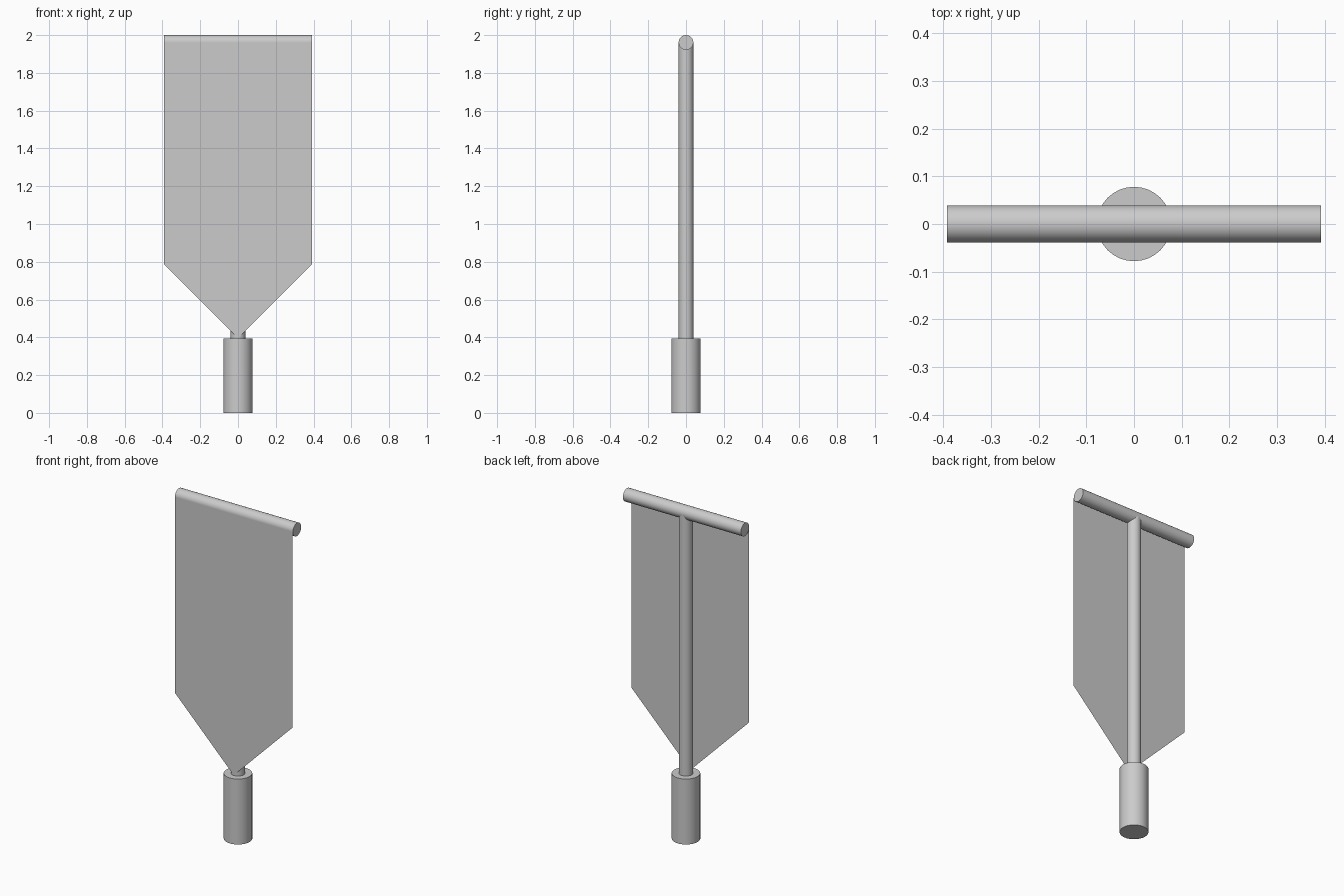
import bpy, bmesh
from math import radians

if "Cube" in bpy.data.objects:
    bpy.data.objects.remove(bpy.data.objects["Cube"])


def rod(name, radius, length, location, rotation=(0, 0, 0)):
    bpy.ops.mesh.primitive_cylinder_add(vertices=32, radius=radius, depth=length,
                                        location=location, rotation=rotation)
    ob = bpy.context.object
    ob.name = name
    bpy.ops.object.shade_smooth_by_angle(angle=radians(30))
    return ob


# thick socket at the foot, slim pole, and crossbar of the same gauge
rod("base_socket", 0.078, 0.393, (0, 0, 0.1965))
rod("pole", 0.039, 1.568, (0, 0, 1.177))
rod("crossbar", 0.039, 0.784, (0, 0, 1.961), (0, radians(90), 0))

# pointed cloth sheet hanging from the front of the crossbar
outline = [(-0.392, 1.961), (-0.392, 0.787), (0, 0.395), (0.392, 0.787), (0.392, 1.961)]
bm = bmesh.new()
bm.faces.new([bm.verts.new((x, -0.0405, z)) for x, z in outline])
mesh = bpy.data.meshes.new("banner_cloth")
bm.to_mesh(mesh)
bm.free()
bpy.context.collection.objects.link(bpy.data.objects.new("banner_cloth", mesh))
